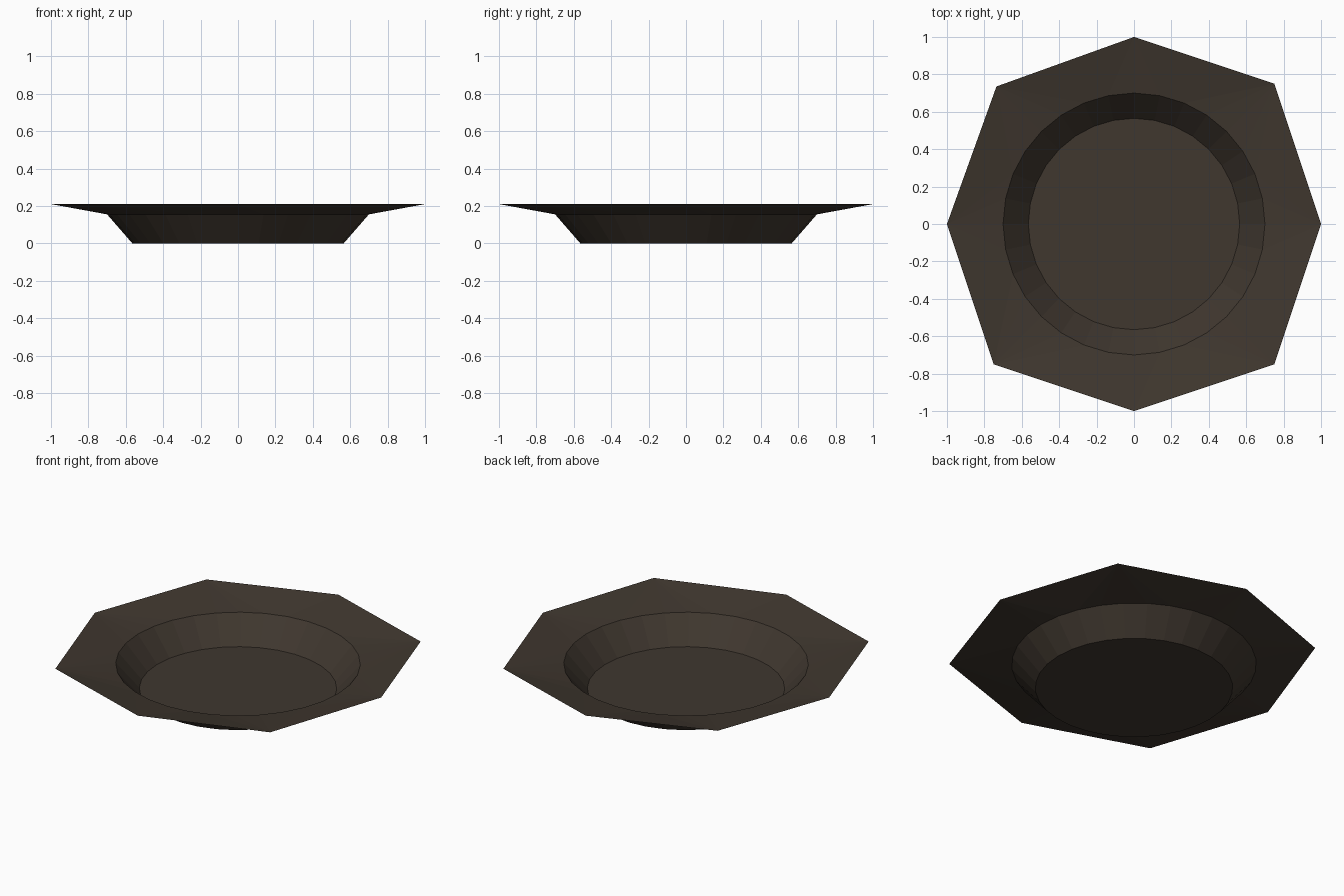
import bpy, bmesh, math

if "Cube" in bpy.data.objects:
    bpy.data.objects.remove(bpy.data.objects["Cube"])

SIDES = 32
mat = bpy.data.materials.new("dark brown")
mat.diffuse_color = (0.050, 0.038, 0.028, 1)
mat.use_nodes = True
mat.node_tree.nodes["Principled BSDF"].inputs["Base Color"].default_value = mat.diffuse_color


def ring(bm, radius, z):
    return [bm.verts.new((radius * math.cos(2 * math.pi * i / SIDES),
                          radius * math.sin(2 * math.pi * i / SIDES), z))
            for i in range(SIDES)]


bm = bmesh.new()

# round floor and sloping wall
floor = ring(bm, 0.565, 0.0)
well = ring(bm, 0.70, 0.155)
bm.faces.new(floor)
for i in range(SIDES):
    j = (i + 1) % SIDES
    bm.faces.new((floor[i], well[i], well[j], floor[j]))

# eight-cornered rim, one corner slightly pulled in
corners = []
for k in range(8):
    r = (1.0, 1.061)[k % 2]
    if k == 3:
        r = 1.04
    a = k * math.pi / 4
    corners.append(bm.verts.new((r * math.cos(a), r * math.sin(a), 0.21)))

# a fan of four triangles at each corner, then one along each outer edge
for k in range(8):
    for s in range(-2, 2):
        bm.faces.new((corners[k], well[(4 * k + s + 1) % SIDES],
                      well[(4 * k + s) % SIDES]))
    bm.faces.new((corners[k], corners[(k + 1) % 8], well[(4 * k + 2) % SIDES]))

bmesh.ops.recalc_face_normals(bm, faces=bm.faces)
bm.faces.ensure_lookup_table()
if bm.faces[0].normal.z < 0:
    bmesh.ops.reverse_faces(bm, faces=bm.faces)

mesh = bpy.data.meshes.new("plate")
bm.to_mesh(mesh)
bm.free()
mesh.materials.append(mat)
bpy.context.collection.objects.link(bpy.data.objects.new("plate", mesh))
